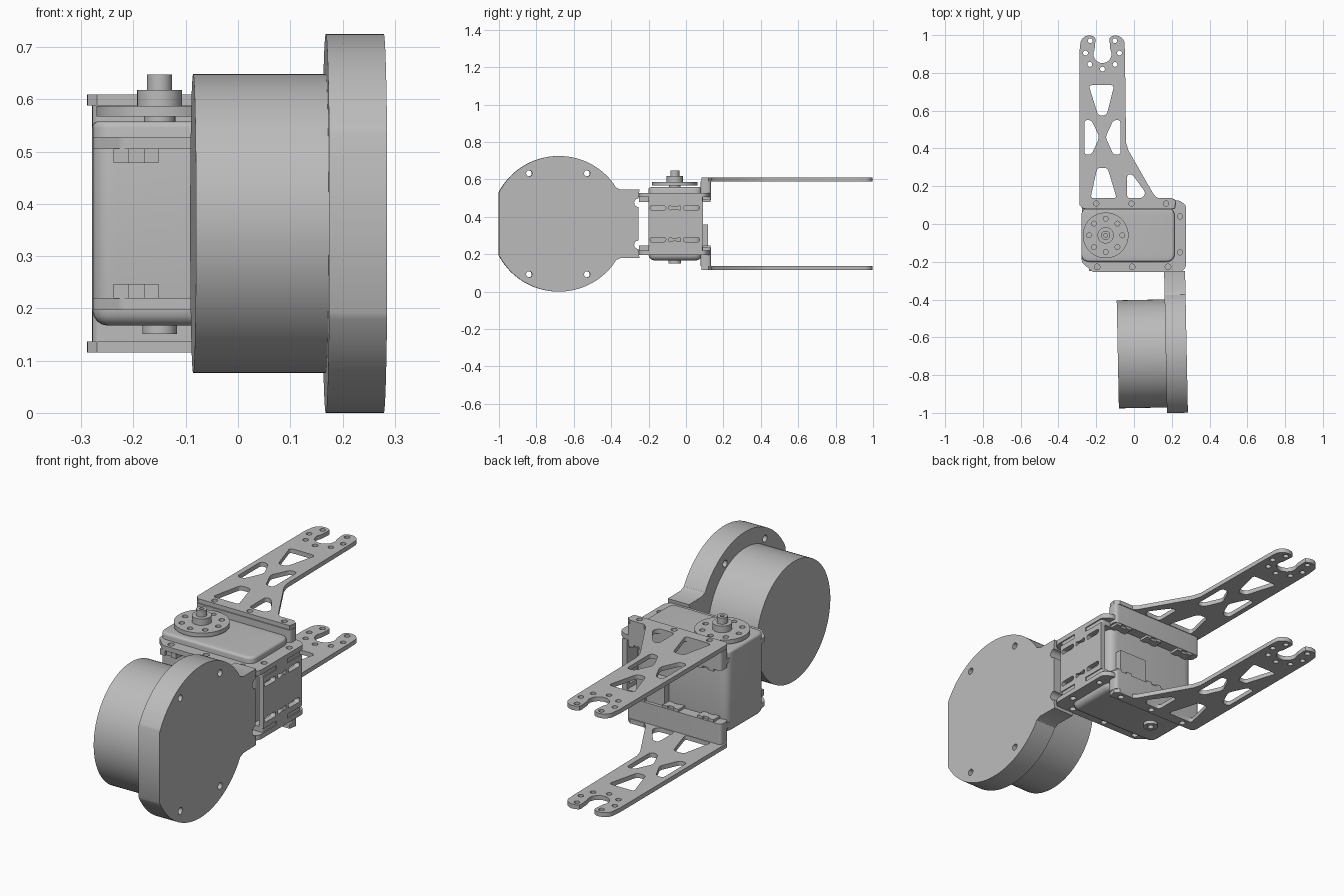
import bpy, bmesh, math
from mathutils import Matrix, Vector

cube = bpy.data.objects.get("Cube")
if cube:
    bpy.data.objects.remove(cube, do_unlink=True)

grey = bpy.data.materials.new("plain grey")
grey.use_nodes = True
colour = (0.5, 0.5, 0.5, 1)
grey.diffuse_color = colour
grey.node_tree.nodes["Principled BSDF"].inputs["Base Color"].default_value = colour
parts = []


def arc(cx, cy, r, start, end, steps=32):
    angles = [math.radians(start + (end - start) * i / steps) for i in range(steps + 1)]
    return [(cx + r * math.cos(a), cy + r * math.sin(a)) for a in angles]


def circle(cx, cy, r, steps=24):
    return arc(cx, cy, r, 0, 360, steps)[:-1]


def rounded(points, radius, steps=5):
    """Round every corner of a polygon."""
    out = []
    for i, p in enumerate(points):
        p = Vector(p)
        ends = []
        for q in (points[i - 1], points[(i + 1) % len(points)]):
            d = Vector(q) - p
            ends.append(p + d.normalized() * min(radius, d.length * 0.48))
        for k in range(steps + 1):
            t = k / steps
            v = ends[0] * (1 - t) ** 2 + p * 2 * t * (1 - t) + ends[1] * t * t
            out.append((v.x, v.y))
    return out


def rect(x0, x1, y0, y1):
    return [(x0, y0), (x1, y0), (x1, y1), (x0, y1)]


def prism(name, outline, low, high, holes=(), sideways=False, top_bevel=0, base_bevel=0):
    """Extrude an outline with holes along z, or along x when sideways."""
    curve = bpy.data.curves.new(name, 'CURVE')
    curve.dimensions = '2D'
    curve.fill_mode = 'BOTH'
    curve.extrude = (high - low) / 2
    for loop in [outline, *holes]:
        spline = curve.splines.new('POLY')
        spline.points.add(len(loop) - 1)
        for point, (u, v) in zip(spline.points, loop):
            point.co = (u, v, 0, 1)
        spline.use_cyclic_u = True
    obj = bpy.data.objects.new(name, curve)
    bpy.context.collection.objects.link(obj)
    bpy.ops.object.select_all(action='DESELECT')
    obj.select_set(True)
    bpy.context.view_layer.objects.active = obj
    bpy.ops.object.convert(target='MESH')
    obj = bpy.context.view_layer.objects.active
    bm = bmesh.new()
    bm.from_mesh(obj.data)
    bmesh.ops.translate(bm, verts=bm.verts, vec=(0, 0, (low + high) / 2))
    bmesh.ops.remove_doubles(bm, verts=bm.verts, dist=0.00005)
    bmesh.ops.recalc_face_normals(bm, faces=bm.faces)
    for level, size in ((high, top_bevel), (low, base_bevel)):
        if size:
            rim = [e for e in bm.edges if e.calc_face_angle(0) > 1
                   and all(abs(v.co.z - level) < 0.0001 for v in e.verts)]
            bmesh.ops.bevel(bm, geom=rim, offset=size, segments=4, profile=0.5,
                            affect='EDGES', clamp_overlap=False)
    if sideways:
        turn = Matrix(((0, 0, 1, 0), (1, 0, 0, 0), (0, 1, 0, 0), (0, 0, 0, 1)))
        bmesh.ops.transform(bm, matrix=turn, verts=bm.verts)
    bm.to_mesh(obj.data)
    bm.free()
    obj.data.materials.clear()
    obj.data.materials.append(grey)
    parts.append(obj)
    return obj


MID = 0.3625


def both(name, outline, low, high, holes=()):
    """Build an upper part and its mirror below the middle height."""
    prism("upper_" + name, outline, low, high, holes)
    prism("lower_" + name, outline, 2 * MID - high, 2 * MID - low, holes)


# Motor disc with neck, and motor drum, both very slightly turned
cy, r = -0.68, 0.3625
outline = (arc(cy, MID, r, 37, 152, 48) + arc(cy, MID, r, 208, 323, 48)
           + [(-0.375, 0.169), (-0.35, 0.18), (-0.25, 0.18)]
           + arc(-0.255, 0.25, 0.023, 270, 90, 12)
           + arc(-0.255, 0.475, 0.023, 270, 90, 12)
           + [(-0.25, 0.545), (-0.35, 0.545), (-0.375, 0.556)])
bolts = [circle(y, MID + s * 0.27, 0.016) for y in (-0.84, -0.53) for s in (-1, 1)]
disc = prism("motor_disc", outline, 0.168, 0.279, bolts, True)
drum = prism("motor_drum", circle(-0.684, MID, 0.286, 96), -0.086, 0.175, (), True)
pivot = Vector((0.225, cy, 0))
tilt = Matrix.Translation(pivot) @ Matrix.Rotation(0.02, 4, 'Z') @ Matrix.Translation(-pivot)
for obj in (disc, drum):
    obj.data.transform(tilt)

# Servo case and rear connector cover
prism("servo_case", rounded(rect(-0.279, 0.215, -0.2, 0.085), 0.045), 0.167, 0.558,
      top_bevel=0.012, base_bevel=0.03)
prism("connector_cover", rect(0.03, 0.18, 0.08, 0.118), 0.22, 0.36)

# Output horn on the top of the servo, small boss underneath
hx, hy = -0.15, -0.06
ring = [circle(hx + 0.088 * math.cos(a), hy + 0.088 * math.sin(a), 0.013, 16)
        for a in (math.pi * k / 4 for k in range(8))]
prism("horn_neck", circle(hx, hy, 0.03, 32), 0.55, 0.57)
prism("horn_disc", circle(hx, hy, 0.121, 64), 0.567, 0.587, ring)
prism("horn_hub", circle(hx, hy, 0.043, 40), 0.58, 0.618)
prism("horn_tip", circle(hx, hy, 0.024, 32), 0.61, 0.648, [circle(hx, hy, 0.01)])
prism("lower_boss", circle(hx, hy, 0.033, 32), 0.151, 0.18, [circle(hx, hy, 0.014)])

# Bracket: upper and lower plates, clip nuts and slotted side wall
plate = [(-0.278, -0.2), (-0.22, -0.255), (0.25, -0.255), (0.275, -0.23),
         (0.275, 0.1), (0.24, 0.125), (-0.275, 0.125)]
screws = [circle(x, -0.227, 0.015) for x in (-0.195, -0.01, 0.18)]
screws += [circle(0.243, y, 0.014) for y in (0.04, -0.15)]
both("bracket_plate", rounded(plate, 0.015), 0.505, 0.528, screws)
for x in (-0.195, -0.01, 0.17):
    for y0, y1 in ((-0.25, -0.19), (0.08, 0.132)):
        both("clip_nut", rect(x - 0.043, x - 0.015, y0, y1), 0.478, 0.506)
        both("clip_nut_end", rect(x + 0.015, x + 0.043, y0, y1), 0.478, 0.506)
        both("clip_nut_core", rect(x - 0.015, x + 0.015, y0 + 0.01, y1 - 0.01), 0.478, 0.506)

slots = []
for s in (-1, 1):
    z = MID + s * 0.085
    for y in (-0.15, 0.03):
        slots.append(rounded(rect(y - 0.042, y + 0.042, z - 0.012, z + 0.012), 0.012))
    slots.append(rounded([(-0.09, z - 0.012), (-0.065, z - 0.005), (-0.055, z - 0.005),
                          (-0.03, z - 0.012), (-0.03, z + 0.012), (-0.055, z + 0.005),
                          (-0.065, z + 0.005), (-0.09, z + 0.012)], 0.005))
wall = [(-0.2, 0.24), (-0.1, 0.24), (-0.1, 0.2), (-0.02, 0.2), (-0.02, 0.24), (0.09, 0.24)]
wall += [(y, 2 * MID - z) for y, z in reversed(wall)]
prism("bracket_side_wall", wall, 0.25, 0.275, slots, True)
both("side_wall_lip", rounded(rect(0.2, 0.27, -0.2, 0.09), 0.01), 0.48, 0.51)

# Fork arms: thin plates with weight-saving openings
ax = -0.167
notch = arc(ax, 0.9, 0.048, 30, -210, 20)
arm = ([(-0.288, 0.1), (-0.27, 0.083), (0.215, 0.083), (0.222, 0.12), (0.2, 0.138),
        (0.125, 0.138), (0.105, 0.155), (-0.03, 0.39), (-0.042, 0.43), (-0.048, 0.91)]
       + arc(-0.097, 0.95, 0.048, 15, 130, 12)
       + [(ax + 0.037, 0.975)] + notch + [(ax - 0.037, 0.975)]
       + arc(-0.237, 0.95, 0.048, 50, 165, 12) + [(-0.289, 0.91)])
side = [(-0.263, 0.55), (-0.225, 0.55), (-0.183, 0.46), (-0.225, 0.367), (-0.263, 0.367)]
openings = [
    [(-0.24, 0.735), (-0.105, 0.735), (-0.145, 0.575), (-0.19, 0.575)],
    side, [(2 * ax - x, y) for x, y in reversed(side)],
    [(-0.195, 0.297), (-0.14, 0.297), (-0.092, 0.137), (-0.23, 0.137)],
    [(-0.037, 0.262), (-0.008, 0.262), (0.062, 0.165), (0.045, 0.137), (-0.037, 0.137)]]
holes = [rounded(o, 0.018) for o in openings]
for dx, y in ((0.065, 0.97), (0.09, 0.905), (0.067, 0.845)):
    holes += [circle(ax + s * dx, y, 0.013, 16) for s in (-1, 1)]
holes.append(circle(ax, 0.82, 0.013, 16))
mounts = [circle(x, 0.108, 0.014, 16) for x in (-0.2, -0.013, 0.17)]
both("fork_arm", arm, 0.588, 0.609, holes + mounts)
both("arm_mount_bar", rounded(rect(-0.279, 0.222, 0.078, 0.134), 0.02), 0.49, 0.589, mounts)

# Smooth the curved sides and keep the rims sharp
bpy.ops.object.select_all(action='DESELECT')
for obj in parts:
    obj.select_set(True)
bpy.context.view_layer.objects.active = parts[0]
bpy.ops.object.shade_smooth_by_angle(angle=math.radians(30))
